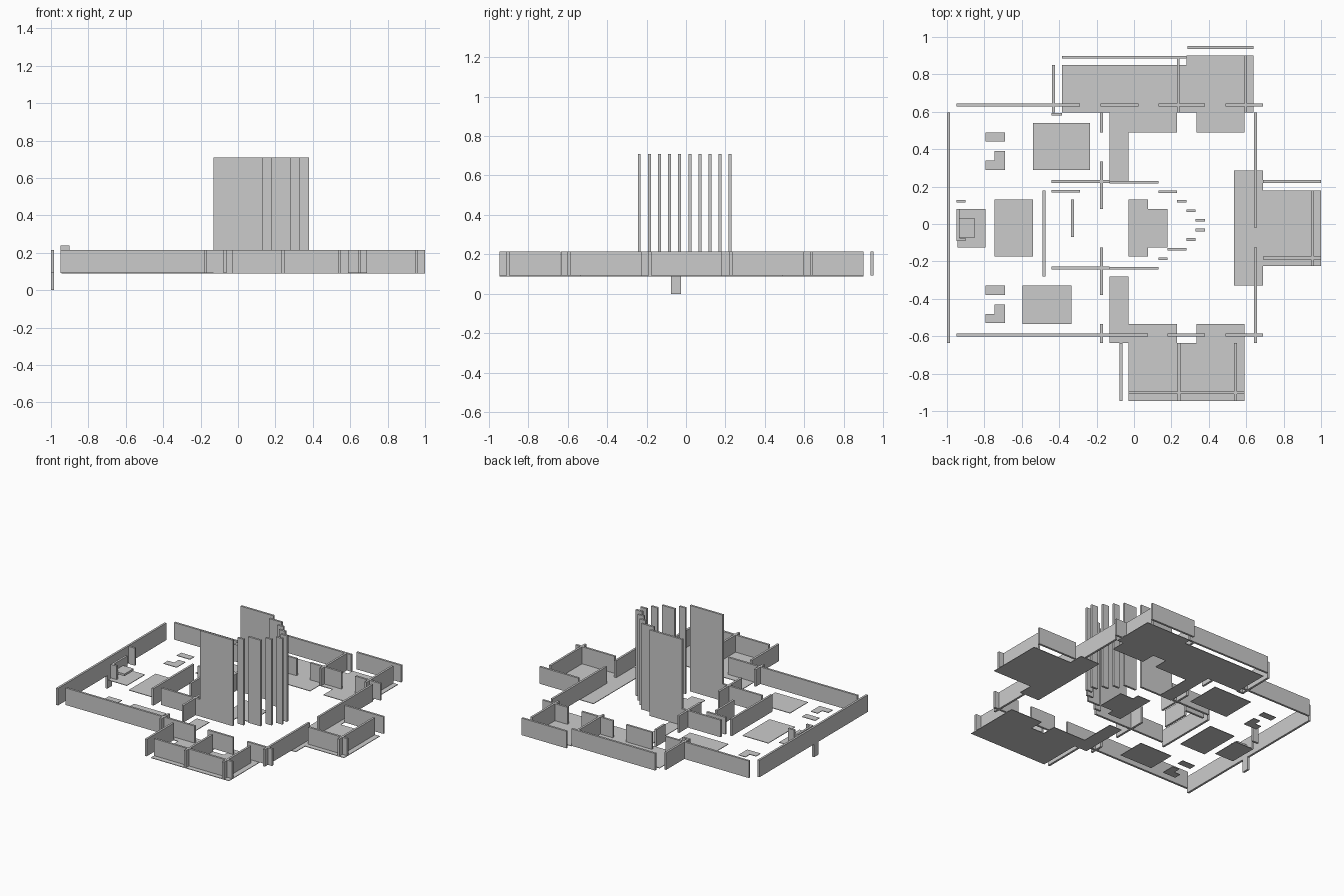
import bpy, bmesh

Z0, Z1, TALL = 0.093, 0.215, 0.71   # floor level, wall top, tower top
T = 0.0075                          # half wall thickness


def prism(name, pts, z0, z1):
    """Extrude a flat outline between two heights."""
    bm = bmesh.new()
    f = bm.faces.new([bm.verts.new((x, y, z0)) for x, y in pts])
    top = bmesh.ops.extrude_face_region(bm, geom=[f])["geom"]
    for v in top:
        if isinstance(v, bmesh.types.BMVert):
            v.co.z = z1
    bmesh.ops.recalc_face_normals(bm, faces=bm.faces)
    me = bpy.data.meshes.new(name)
    bm.to_mesh(me)
    bm.free()
    ob = bpy.data.objects.new(name, me)
    bpy.context.collection.objects.link(ob)
    return ob


def box(name, x0, x1, y0, y1, z0=Z0, z1=Z1):
    return prism(name, [(x0, y0), (x1, y0), (x1, y1), (x0, y1)], z0, z1)


def wall_x(name, y, spans, z0=Z0, z1=Z1):
    """Walls running along x at a fixed y."""
    for a, b in spans:
        box(name, a, b, y - T, y + T, z0, z1)


def wall_y(name, x, spans, z0=Z0, z1=Z1):
    """Walls running along y at a fixed x."""
    for a, b in spans:
        box(name, x - T, x + T, a, b, z0, z1)


def floor(name, pts):
    prism(name, pts, Z0 - 0.004, Z0)


def floor_rect(name, x0, x1, y0, y1):
    box(name, x0, x1, y0, y1, Z0 - 0.004, Z0)


# Outer walls
wall_y("left_wall", -0.9925, [(-0.635, 0.595)])
wall_x("back_wall", 0.637, [(-0.95, -0.29), (-0.18, 0.025), (0.13, 0.38), (0.49, 0.69)])
wall_x("front_wall", -0.593, [(-0.95, 0.075), (0.18, 0.38), (0.49, 0.69)])
wall_y("right_wall", 0.65, [(-0.02, 0.595), (-0.635, -0.125)])

# Post below the left wall
wall_y("gate_post", -0.9925, [(-0.075, -0.025)], 0, Z1)

# Back wing
wall_x("back_wing_outer_wall", 0.943, [(0.285, 0.64)])
wall_x("back_wing_wall", 0.892, [(-0.385, 0.28)])
wall_y("back_wing_side_wall", -0.43, [(0.595, 0.85)])
wall_y("back_wing_divider", 0.237, [(0.595, 0.885)])
wall_y("back_wing_end_wall", 0.597, [(0.595, 0.9)])
wall_x("back_wing_stub", 0.587, [(-0.44, -0.385)])

# Front wing
wall_y("front_wing_side_wall", -0.07, [(-0.945, -0.637)])
wall_y("front_wing_divider", 0.24, [(-0.945, -0.637)])
wall_y("front_wing_end_wall", 0.543, [(-0.945, -0.637)])
wall_x("front_wing_wall", -0.902, [(-0.03, 0.59)])

# Right wing
wall_x("right_wing_back_wall", 0.228, [(0.69, 1.0)])
wall_x("right_wing_front_wall", -0.182, [(0.69, 1.0)])
wall_y("right_wing_end_wall", 0.955, [(-0.225, 0.18)])

# Inner walls
wall_y("cross_wall", -0.173, [(0.49, 0.595), (0.08, 0.335), (-0.38, -0.125), (-0.635, -0.535)])
wall_x("hall_wall_back", 0.228, [(-0.44, -0.13)])
wall_x("hall_wall_front", -0.236, [(-0.44, -0.13)])
wall_y("screen_wall", -0.482, [(-0.28, 0.18)])
wall_x("screen_return", 0.175, [(-0.44, -0.29)])
wall_y("inner_screen", -0.328, [(-0.07, 0.13)])

# Tall stepped tower walls, back to front
tower = [(0.223, -0.13, 0.13), (0.172, 0.13, 0.23), (0.122, 0.23, 0.28),
         (0.071, 0.28, 0.33), (0.02, 0.33, 0.38), (-0.032, 0.33, 0.38),
         (-0.083, 0.28, 0.33), (-0.135, 0.18, 0.28), (-0.186, 0.13, 0.18),
         (-0.237, -0.13, 0.13)]
for y, a, b in tower:
    wall_x("tower_wall", y, [(a, b)], Z0, TALL)

# Entrance seat with its panels
floor_rect("entrance_floor", -0.945, -0.795, -0.125, 0.08)
wall_y("entrance_panel", -0.941, [(-0.09, 0.08)], Z0, 0.19)
wall_x("entrance_side", -0.083, [(-0.945, -0.9)], Z0, 0.19)
wall_x("entrance_sign_panel", 0.122, [(-0.95, -0.9)], 0.115, 0.24)
box("entrance_seat", -0.935, -0.85, -0.073, 0.03, 0.125, 0.14)

# Wing floors
floor("back_wing_floor", [
    (-0.385, 0.595), (-0.385, 0.85), (0.28, 0.85), (0.28, 0.9), (0.64, 0.9),
    (0.64, 0.595), (0.59, 0.595), (0.59, 0.49), (0.335, 0.49), (0.335, 0.595),
    (0.23, 0.595), (0.23, 0.49), (-0.03, 0.49), (-0.03, 0.23), (-0.13, 0.23),
    (-0.13, 0.595)])
floor("front_wing_floor", [
    (-0.13, -0.28), (-0.03, -0.28), (-0.03, -0.535), (0.23, -0.535),
    (0.23, -0.637), (0.335, -0.637), (0.335, -0.535), (0.59, -0.535),
    (0.59, -0.945), (-0.03, -0.945), (-0.03, -0.637), (-0.13, -0.637)])
floor("right_wing_floor", [
    (0.535, -0.33), (0.69, -0.33), (0.69, -0.225), (1, -0.225), (1, 0.18),
    (0.69, 0.18), (0.69, 0.285), (0.535, 0.285)])
floor("tower_floor", [
    (-0.03, -0.175), (0.075, -0.175), (0.075, -0.125), (0.18, -0.125),
    (0.18, 0.08), (0.075, 0.08), (0.075, 0.13), (-0.03, 0.13)])

# Loose floor panels
floor_rect("back_room_floor", -0.54, -0.235, 0.29, 0.54)
floor_rect("front_room_floor", -0.595, -0.335, -0.535, -0.33)
floor_rect("hall_floor", -0.745, -0.54, -0.175, 0.13)

# Corner pads, same shape at both ends of the hall
for dy in (0.0, -0.82):
    floor_rect("corner_pad", -0.795, -0.69, 0.44 + dy, 0.49 + dy)
    floor("corner_l_pad", [
        (-0.795, 0.29 + dy), (-0.69, 0.29 + dy), (-0.69, 0.39 + dy),
        (-0.745, 0.39 + dy), (-0.745, 0.34 + dy), (-0.795, 0.34 + dy)])
